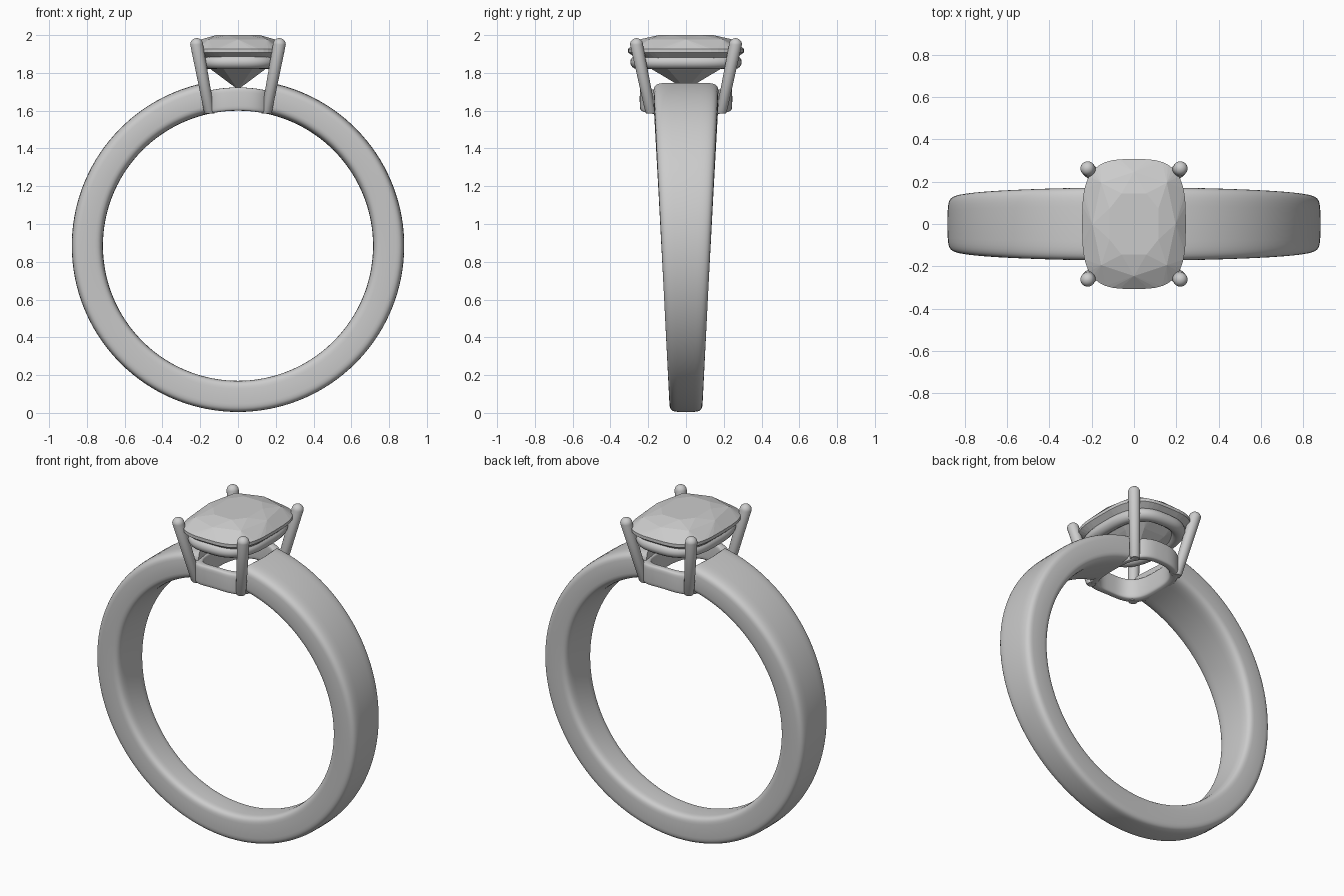
import bpy, bmesh
from math import sin, cos, asin, sqrt, pi, tau, copysign, radians

if "Cube" in bpy.data.objects:
    bpy.data.objects.remove(bpy.data.objects["Cube"])

CZ, R_IN, R_OUT = 0.885, 0.715, 0.88      # finger hole centre and band radii
GAL_A, GAL_B, GAL_N = 0.175, 0.222, 3.0   # gallery outline half sizes


def oval(a, b, n, t):
    """Point on a superellipse."""
    c, s = cos(t), sin(t)
    return (a * copysign(abs(c) ** (2 / n), c), b * copysign(abs(s) ** (2 / n), s))


def add_object(name, bm, smooth=True):
    bmesh.ops.recalc_face_normals(bm, faces=bm.faces)
    mesh = bpy.data.meshes.new(name)
    bm.to_mesh(mesh)
    bm.free()
    ob = bpy.data.objects.new(name, mesh)
    bpy.context.collection.objects.link(ob)
    if smooth:
        bpy.ops.object.select_all(action='DESELECT')
        ob.select_set(True)
        bpy.context.view_layer.objects.active = ob
        bpy.ops.object.shade_smooth_by_angle(angle=radians(40))
    return ob


def loft(name, rings, closed=False):
    """Skin a list of equal-length rings; cap the ends unless closed."""
    bm = bmesh.new()
    loops = [[bm.verts.new(p) for p in ring] for ring in rings]
    n = len(loops[0])
    pairs = list(zip(loops, loops[1:])) + ([(loops[-1], loops[0])] if closed else [])
    for a, b in pairs:
        for i in range(n):
            j = (i + 1) % n
            bm.faces.new((a[i], a[j], b[j], b[i]))
    if not closed:
        bm.faces.new(loops[0])
        bm.faces.new(loops[-1])
    return add_object(name, bm)


# Band: rounded section, tapering toward the bottom, ends fitted to the gallery
profile = [oval((R_OUT - R_IN) / 2, 1, 5, tau * k / 40) for k in range(40)]
STEPS = 128
rings = []
for i in range(STEPS + 1):
    ring = []
    for dr, v in profile:
        r = (R_IN + R_OUT) / 2 + dr
        x_end = GAL_A * (1 - abs(v * 0.168 / GAL_B) ** GAL_N) ** (1 / GAL_N)
        start = asin(x_end / r)
        t = start + (tau - 2 * start) * i / STEPS
        z = CZ + r * cos(t)
        width = 0.088 + 0.048 * (CZ + R_OUT * cos(t))
        ring.append((r * sin(t), v * width, z))
    rings.append(ring)
loft("band", rings)

# Gallery: oval collar whose underside follows the finger hole
rings = []
for i in range(80):
    t = tau * i / 80
    ring = []
    for k in range(24):
        d, h = oval(0.023, 0.5, 5, tau * k / 24)
        x, y = oval(GAL_A + d, GAL_B + d, GAL_N, t)
        low = CZ + sqrt(R_IN ** 2 - x * x)
        ring.append((x, y, low + (h + 0.5) * 0.123))
    rings.append(ring)
loft("gallery", rings, closed=True)

# Support rail under the stone
rings = []
for i in range(80):
    t = tau * i / 80
    ring = []
    for k in range(16):
        a = tau * k / 16
        d = 0.036 * cos(a)
        x, y = oval(0.19 + d, 0.259 + d, 2.8, t)
        ring.append((x, y, 1.857 + 0.036 * sin(a)))
    rings.append(ring)
loft("stone_rail", rings, closed=True)

# Prongs: leaning tapered pins with domed tips, mirrored to all four corners
TIP = 0.034
sections = [(0, 0.024), (0.02, 0.028), (1, TIP)]
sections += [(1 + TIP * sin(a) / 0.365, TIP * cos(a)) for a in [pi / 2 * k / 7 for k in range(1, 7)]]
sections.append((1 + TIP / 0.365, 0.002))
rings = []
for s, r in sections:
    cx, cy, z = 0.15 + 0.069 * min(s, 1), 0.186 + 0.076 * min(s, 1), 1.585 + 0.365 * s
    rings.append([(cx + r * cos(tau * k / 24), cy + r * sin(tau * k / 24), z) for k in range(24)])
prongs = loft("prongs", rings)
mirror = prongs.modifiers.new("four_corners", 'MIRROR')
mirror.use_axis = (True, True, False)
mirror.use_clip = False

# Cushion stone: convex hull of facet corner rings (scale, height, count, phase)
bm = bmesh.new()
for scale, z, count, phase in [(0.5, 2.0, 8, 0.5), (0.8, 1.977, 8, 0), (1, 1.927, 48, 0),
                               (1, 1.908, 48, 0), (0.6, 1.815, 8, 0.5)]:
    for k in range(count):
        x, y = oval(0.245 * scale, 0.307 * scale, 2 + 1.2 * scale, tau * (k + phase) / count)
        bm.verts.new((x, y, z))
bm.verts.new((0, 0, 1.712))
bmesh.ops.convex_hull(bm, input=bm.verts)
bmesh.ops.dissolve_limit(bm, angle_limit=radians(1), verts=bm.verts, edges=bm.edges)
add_object("stone", bm, smooth=False)
